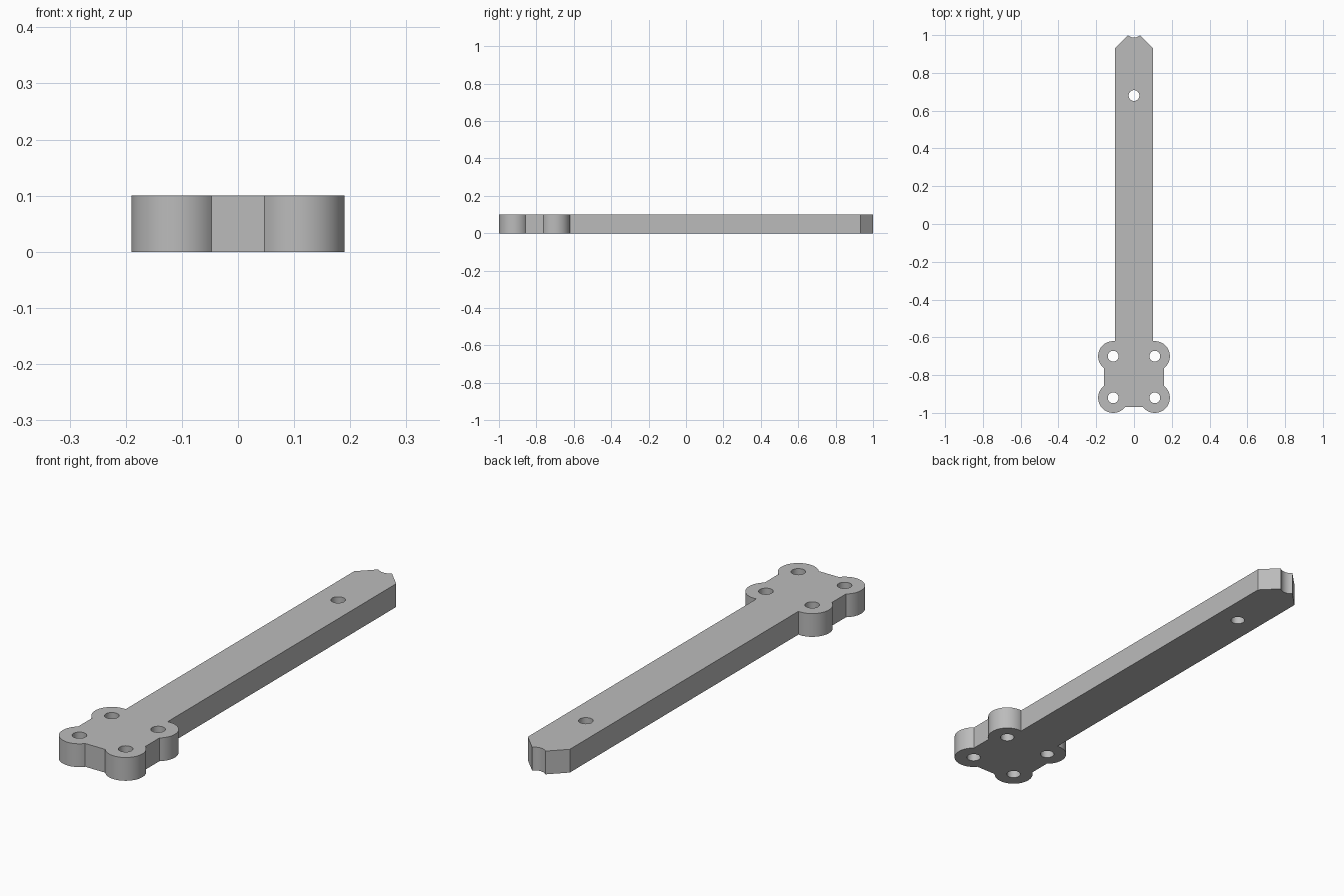
import bpy
from math import sin, cos, radians, degrees, asin, acos, sqrt

if "Cube" in bpy.data.objects:
    bpy.data.objects.remove(bpy.data.objects["Cube"], do_unlink=True)

THICK = 0.10
BOSS_X, BOSS_R, HOLE_R = 0.11, 0.08, 0.0285
FRONT_Y, REAR_Y = -0.92, -0.70      # boss rows
ARM_X, TIP_X, TIP_Y = 0.10, 0.032, 1.0
INSET = 0.05                        # plate edge offset from boss centres


def arc(cx, cy, r, start, end, steps):
    """Points along a circular arc, angles in degrees."""
    angles = [radians(start + (end - start) * i / steps) for i in range(steps + 1)]
    return [(cx + r * cos(a), cy + r * sin(a)) for a in angles]


def add_loop(curve, points):
    """Closed straight-sided spline."""
    spline = curve.splines.new("POLY")
    spline.points.add(len(points) - 1)
    for p, (x, y) in zip(spline.points, points):
        p.co = (x, y, 0, 1)
    spline.use_cyclic_u = True


# Right half of the outline: front boss, rear boss, arm, chamfered tip, notch
lean = degrees(asin(INSET / BOSS_R))
half = arc(BOSS_X, FRONT_Y, BOSS_R, lean - 180, 90 - lean, 32)
half += arc(BOSS_X, REAR_Y, BOSS_R, lean - 90, degrees(acos((ARM_X - BOSS_X) / BOSS_R)), 26)
half.append((ARM_X, TIP_Y - (ARM_X - TIP_X)))
notch_r = 0.046
notch_y = TIP_Y + sqrt(notch_r ** 2 - TIP_X ** 2)
half += arc(0, notch_y, notch_r, -degrees(acos(TIP_X / notch_r)), -90, 8)

# Mirror the half, skipping the shared centre point
outline = half + [(-x, y) for x, y in reversed(half[:-1])]

curve = bpy.data.curves.new("bracket_arm", "CURVE")
curve.dimensions = "2D"
curve.fill_mode = "BOTH"
curve.extrude = THICK / 2
add_loop(curve, outline)

# Screw holes
holes = [(s * BOSS_X, y) for s in (-1, 1) for y in (FRONT_Y, REAR_Y)] + [(0, 0.68)]
for x, y in holes:
    add_loop(curve, arc(x, y, HOLE_R, 0, 348.75, 31))

arm = bpy.data.objects.new("bracket_arm", curve)
bpy.context.collection.objects.link(arm)
arm.location.z = THICK / 2

# Solid mesh with crisp rims and smooth round walls
bpy.ops.object.select_all(action="DESELECT")
arm.select_set(True)
bpy.context.view_layer.objects.active = arm
bpy.ops.object.convert(target="MESH")
arm = bpy.context.object
bpy.ops.object.mode_set(mode="EDIT")
bpy.ops.mesh.select_all(action="SELECT")
bpy.ops.mesh.remove_doubles(threshold=0.0001)
bpy.ops.mesh.normals_make_consistent(inside=False)
bpy.ops.object.mode_set(mode="OBJECT")
bpy.ops.object.shade_smooth_by_angle(angle=radians(25))

# Plain grey finish
grey = bpy.data.materials.new("plain_grey")
grey.use_nodes = True
colour = (0.5, 0.5, 0.5, 1)
grey.diffuse_color = colour
grey.node_tree.nodes["Principled BSDF"].inputs["Base Color"].default_value = colour
arm.data.materials.clear()
arm.data.materials.append(grey)
